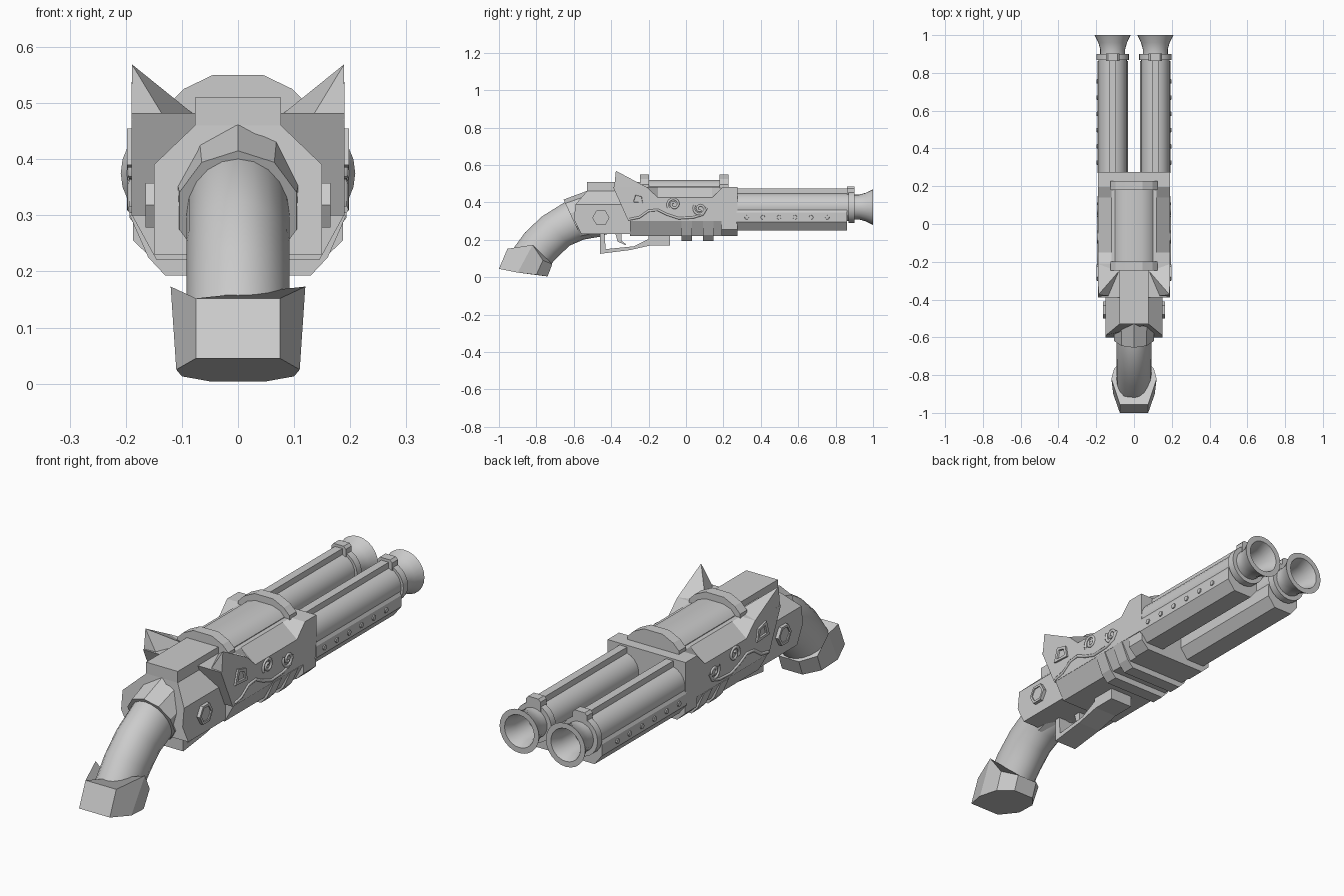
import bpy, bmesh, math

default = bpy.data.objects.get("Cube")
if default:
    bpy.data.objects.remove(default, do_unlink=True)

metal = bpy.data.materials.new("plain_grey")
metal.use_nodes = True
GREY = (0.6, 0.6, 0.6, 1)
metal.diffuse_color = GREY
metal.node_tree.nodes["Principled BSDF"].inputs["Base Color"].default_value = GREY


def loft(name, rings, smooth=30):
    """Skin a list of equal-length closed rings and cap both ends."""
    bm = bmesh.new()
    rows = [[bm.verts.new(p) for p in ring] for ring in rings]
    n = len(rows[0])
    for a, b in zip(rows, rows[1:]):
        for i in range(n):
            j = (i + 1) % n
            bm.faces.new((a[i], a[j], b[j], b[i]))
    bm.faces.new(rows[0])
    bm.faces.new(rows[-1])
    bmesh.ops.remove_doubles(bm, verts=bm.verts, dist=1e-5)
    bmesh.ops.recalc_face_normals(bm, faces=bm.faces)
    mesh = bpy.data.meshes.new(name)
    bm.to_mesh(mesh)
    bm.free()
    mesh.materials.append(metal)
    for poly in mesh.polygons:
        poly.use_smooth = True
    mesh.set_sharp_from_angle(angle=math.radians(smooth))
    obj = bpy.data.objects.new(name, mesh)
    bpy.context.collection.objects.link(obj)
    return obj


def both(half):
    """Complete a half ring across x = 0."""
    return half + [(-x, y, z) for x, y, z in reversed(half)]


def along_x(name, outline, x0, x1):
    return loft(name, [[(x, y, z) for y, z in outline] for x in (x0, x1)], 1)


def along_y(name, half, y0, y1, cx=0, smooth=1):
    rings = [[(cx + x, w, z) for x, w, z in both([(x, y, z) for x, z in half])]
             for y in (y0, y1)]
    return loft(name, rings, smooth)


def slanted(top, bottom, width, sides):
    """Oval ring spanning two points of the side profile."""
    ring = []
    for i in range(sides):
        a = math.tau * i / sides
        t = (1 - math.cos(a)) / 2
        ring.append((width * math.sin(a), top[0] + (bottom[0] - top[0]) * t,
                     top[1] + (bottom[1] - top[1]) * t))
    return ring


def disc(x, cy, cz, r, sides):
    return [(x, cy + r * math.cos(math.tau * i / sides),
             cz + r * math.sin(math.tau * i / sides)) for i in range(sides)]


def relief(name, points):
    """Raised scroll line on the side of the body."""
    curve = bpy.data.curves.new(name, "CURVE")
    curve.dimensions = "3D"
    curve.bevel_depth = 0.007
    curve.bevel_resolution = 1
    line = curve.splines.new("POLY")
    line.points.add(len(points) - 1)
    for p, co in zip(line.points, points):
        p.co = (*co, 1)
    curve.materials.append(metal)
    bpy.context.collection.objects.link(bpy.data.objects.new(name, curve))


# Curved grip and its collar
path = [((-.5, .43), (-.42, .23)), ((-.65, .4), (-.55, .2)), ((-.77, .325), (-.62, .17)),
        ((-.86, .24), (-.68, .115)), ((-.94, .13), (-.74, .05))]
loft("grip", [slanted(t, b, .092, 20) for t, b in path], 40)
loft("grip_collar", [slanted((-.655, .415), (-.555, .2), .11, 10),
                     slanted((-.52, .465), (-.44, .22), .118, 10)], 1)

# Faceted pommel cap
loft("pommel", [
    both([(.075, -1, .045), (.11, -.9, .025), (.1, -.8, .013), (.05, -.74, .004)]),
    both([(.075, -.955, .152), (.12, -.82, .173), (.105, -.765, .09), (.05, -.715, .07)])], 1)

# Rear receiver with a sloped back, and the block on top of it
rear = [(.15, -.56, .23), (.15, -.6, .31), (.15, -.59, .39), (.077, -.53, .46)]
loft("receiver", [both(rear), both([(x, -.28, z) for x, y, z in rear])], 1)
along_y("top_block", [(.077, .44), (.077, .51)], -.53, -.24)

# Main body: full height at the ends, chamfered in the middle
def body_ring(y, edge, slope=0):
    pts = [(.19, .3), (.19, edge), (.12, .482)]
    return both([(x, y + slope * (.482 - z), z) for x, z in pts])


loft("body", [body_ring(-.39, .482, .45), body_ring(-.21, .482), body_ring(-.15, .425),
              body_ring(.14, .425), body_ring(.195, .482), body_ring(.275, .482)], 1)
along_y("body_underside", [(.145, .22), (.19, .302)], -.3, .19)
along_y("body_front_collar", [(.15, .22), (.187, .255), (.187, .31)], .19, .275)

# Straps beneath the body
for i, y in enumerate((-.025, .09)):
    along_y(f"lower_strap_{i}", [(.13, .193), (.16, .225), (.193, .3)], y, y + .057)

# Raised tube on top with two clamps
along_y("top_tube", [(.1, .45), (.1, .485), (.08, .507), (.04, .52)], -.24, .22, smooth=35)
for i, y in enumerate((-.247, .18)):
    along_y(f"tube_clamp_{i}", [(.125, .46), (.125, .497), (.097, .525), (.045, .55)], y, y + .048)

# Trigger and guard
along_x("trigger_guard", [(-.46, .235), (-.46, .125), (-.3, .145), (-.19, .17), (-.085, .17),
                          (-.085, .235), (-.2, .235), (-.2, .205), (-.28, .165), (-.43, .15),
                          (-.435, .235)], -.055, .055)
along_x("trigger", [(-.38, .24), (-.365, .19), (-.32, .17), (-.325, .18), (-.345, .195),
                    (-.345, .24)], -.018, .018)

for side, s in (("left", 1), ("right", -1)):
    # Pointed horn at the back of the body
    base = [(s * .19, -.385, .47), (s * .19, -.21, .481), (s * .08, -.25, .481),
            (s * .135, -.38, .48)]
    loft(f"{side}_horn", [base, [(s * .189, -.375, .569)] * 4], 1)

    # Hexagonal bolt on the receiver
    loft(f"{side}_bolt", [disc(s * x, -.455, .318, r, 6)
                          for x, r in ((.14, .046), (.165, .046), (.165, .034), (.16, .034))], 1)

    # Diamond-shaped frame
    diamond = [(-.3, .39), (-.28, .455), (-.225, .44), (-.215, .385)]
    cy, cz = (sum(p[k] for p in diamond) / 4 for k in (0, 1))
    loft(f"{side}_frame", [[(s * x, cy + (y - cy) * f, cz + (z - cz) * f) for y, z in diamond]
                           for x, f in ((.18, 1), (.198, 1), (.198, .6), (.191, .55))], 1)

    # Scrollwork: two spirals and a wave
    for name, y, z, turn in (("rear", -.065, .39, 1), ("front", .075, .365, -1)):
        steps = [(.008 + .027 * i / 24, turn * (i / 24 * 9 + 1)) for i in range(25)]
        relief(f"{side}_{name}_spiral",
               [(s * .19, y + r * math.cos(a), z + r * math.sin(a)) for r, a in steps])
    wave = [(-.3, .31), (-.25, .32), (-.2, .355), (-.15, .36), (-.1, .335), (-.04, .315),
            (.04, .32), (.09, .335), (.11, .37)]
    relief(f"{side}_wave", [(s * .19, y, z) for y, z in wave])

    # Barrel with collar and hollow flared muzzle
    cx, cz = s * .113, .375
    profile = [(.26, .075), (.868, .075), (.868, .086), (.9, .086), (.9, .066), (.925, .066),
               (.96, .076), (1, .096), (1, .072), (.95, .055), (.8, .055)]
    loft(f"{side}_barrel", [[(cx + r * math.cos(math.tau * i / 24), y,
                              cz + r * math.sin(math.tau * i / 24)) for i in range(24)]
                            for y, r in profile])
    along_y(f"{side}_top_rib", [(.018, .43), (.018, .474)], .27, .87, cx)
    along_y(f"{side}_sight", [(.035, .43), (.035, .475), (.025, .486)], .862, .902, cx)

    # Fore-end under the barrel with a row of rivets
    along_y(f"{side}_fore_end", [(.045, .25), (.08, .295), (.08, .345), (.068, .368)],
            .27, .862, cx)
    for i in range(6):
        loft(f"{side}_rivet_{i}", [disc(s * x, .325 + .086 * i, .32, r, 8)
                                   for x, r in ((.185, .013), (.198, .011))], 1)
